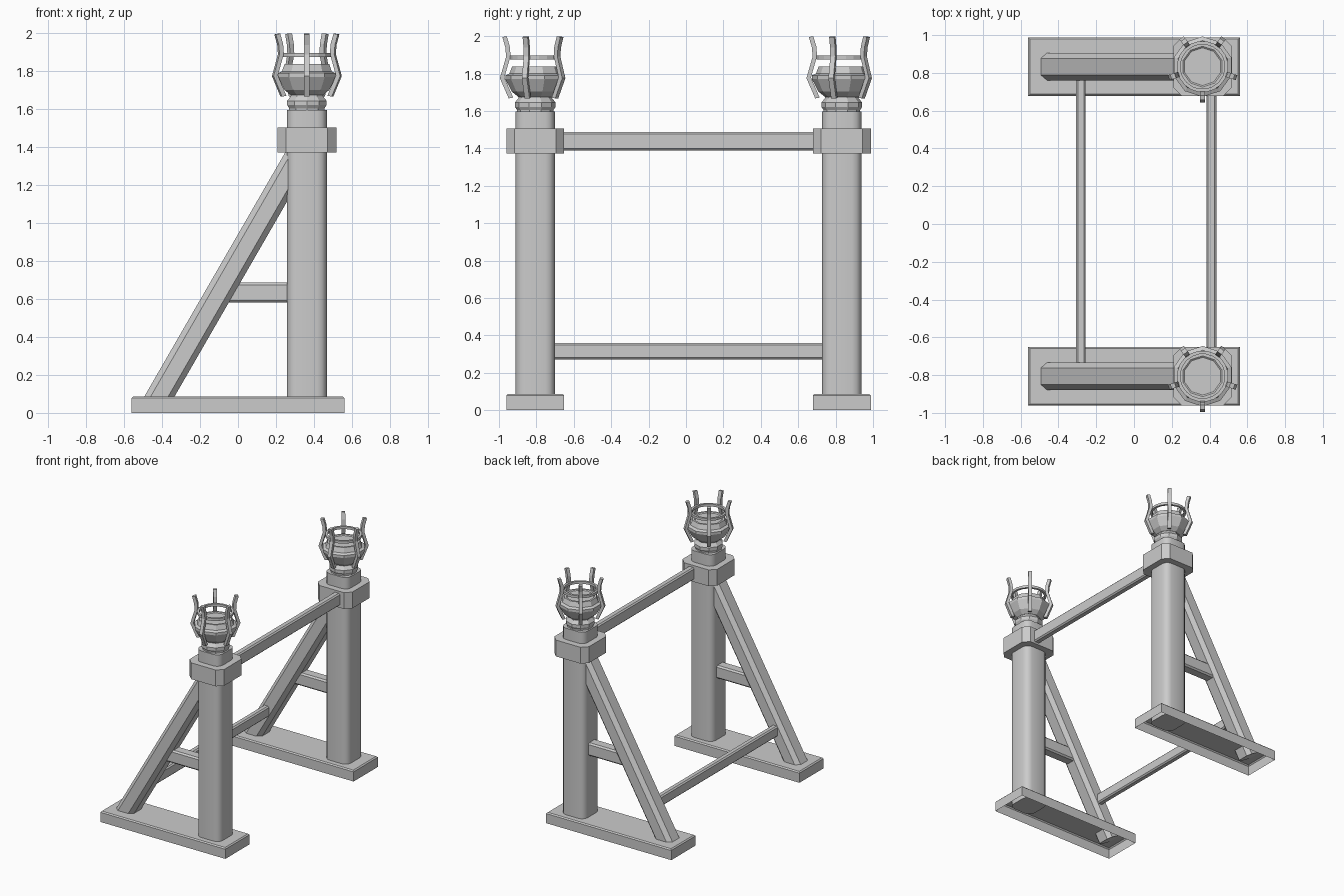
import bpy, bmesh, math
from mathutils import Vector

if "Cube" in bpy.data.objects:
    bpy.data.objects.remove(bpy.data.objects["Cube"])

FRAMES = {"rear": 0.833, "front": -0.806}   # y centre of each side frame
POST_X = 0.363


def finish(bm, name, smooth=False):
    bmesh.ops.recalc_face_normals(bm, faces=bm.faces)
    me = bpy.data.meshes.new(name)
    bm.to_mesh(me)
    bm.free()
    ob = bpy.data.objects.new(name, me)
    bpy.context.collection.objects.link(ob)
    if smooth:
        bpy.context.view_layer.objects.active = ob
        ob.select_set(True)
        bpy.ops.object.shade_smooth_by_angle(angle=math.radians(40))
        ob.select_set(False)
    return ob


def section(w, h, c, segs):
    """Rectangle outline with chamfered or rounded corners."""
    pts = []
    for k, (sx, sy) in enumerate([(1, 1), (-1, 1), (-1, -1), (1, -1)]):
        for i in range(segs + 1):
            a = math.pi / 2 * (k + i / segs)
            pts.append((sx * (w / 2 - c) + c * math.cos(a),
                        sy * (h / 2 - c) + c * math.sin(a)))
    return pts


def beam(name, p0, p1, w, h, c, side=(0, 1, 0), segs=1, smooth=False):
    """Chamfered bar from p0 to p1; w runs along the side direction."""
    p0, p1, s = Vector(p0), Vector(p1), Vector(side)
    up = (p1 - p0).normalized().cross(s)
    bm = bmesh.new()
    pts = section(w, h, c, segs)
    a, b = [[bm.verts.new(p + s * u + up * v) for u, v in pts] for p in (p0, p1)]
    bm.faces.new(a)
    bm.faces.new(b)
    n = len(pts)
    for i in range(n):
        j = (i + 1) % n
        bm.faces.new((a[i], a[j], b[j], b[i]))
    return finish(bm, name, smooth)


def lathe(name, profile, cy, sides=10, closed=False):
    """Faceted turned part around the post axis."""
    bm = bmesh.new()
    rings = []
    for r, z in profile:
        rings.append([bm.verts.new((POST_X + r * math.cos(t), cy + r * math.sin(t), z))
                      for t in (math.tau * (i + 0.5) / sides for i in range(sides))])
    pairs = list(zip(rings, rings[1:]))
    if closed:
        pairs.append((rings[-1], rings[0]))
    else:
        bm.faces.new(rings[0])
        bm.faces.new(rings[-1])
    for a, b in pairs:
        for i in range(sides):
            j = (i + 1) % sides
            bm.faces.new((a[i], a[j], b[j], b[i]))
    return finish(bm, name)


def base(name, cy):
    """Plinth, open underneath, with a small bevel round the top."""
    bm = bmesh.new()
    loops = []
    for z, inset in ((0, 0), (0.078, 0), (0.087, 0.009)):
        x, y = 0.56 - inset, 0.155 - inset
        loops.append([bm.verts.new((sx * x, cy + sy * y, z))
                      for sx, sy in ((1, 1), (-1, 1), (-1, -1), (1, -1))])
    for a, b in zip(loops, loops[1:]):
        for i in range(4):
            j = (i + 1) % 4
            bm.faces.new((a[i], a[j], b[j], b[i]))
    bm.faces.new(loops[-1])
    return finish(bm, name)


def prong(name, cy, angle):
    """Bent claw around the fire bowl."""
    path = [(0.142, 1.667), (0.189, 1.775), (0.156, 1.89), (0.160, 1.94), (0.176, 1.995)]
    t = 0.024
    d = Vector((math.cos(angle), math.sin(angle), 0))
    s = Vector((-d.y, d.x, 0)) * 0.014
    o = Vector((POST_X, cy, 0))
    bm = bmesh.new()
    loops = []
    for r, z in path:
        loops.append([bm.verts.new(o + d * (r - dr) + s * k + Vector((0, 0, z + dz)))
                      for dr, dz, k in ((0, 0, -1), (0, 0, 1), (t, 0.004, 1), (t, 0.004, -1))])
    for a, b in zip(loops, loops[1:]):
        for i in range(4):
            j = (i + 1) % 4
            bm.faces.new((a[i], a[j], b[j], b[i]))
    bm.faces.new(loops[0])
    bm.faces.new(loops[-1])
    return finish(bm, name)


for tag, cy in FRAMES.items():
    base(tag + "_base", cy)
    # Upright post and its collar
    beam(tag + "_post", (POST_X, cy, 0.05), (POST_X, cy, 1.597), 0.21, 0.21, 0.05,
         segs=3, smooth=True)
    beam(tag + "_collar", (POST_X, cy, 1.373), (POST_X, cy, 1.505), 0.31, 0.31, 0.045)
    # Diagonal brace at 60 degrees and its short strut
    beam(tag + "_brace", (-0.435, cy, 0.05), (0.335, cy, 1.384), 0.146, 0.138, 0.029)
    beam(tag + "_strut", (-0.06, cy, 0.634), (0.30, cy, 0.634), 0.09, 0.105, 0.012)
    # Torch head: neck, fire bowl, hoop and claws
    lathe(tag + "_neck", [(0.098, 1.59), (0.098, 1.605), (0.109, 1.622), (0.109, 1.645),
                          (0.09, 1.668), (0.085, 1.69)], cy)
    lathe(tag + "_bowl", [(0.09, 1.675), (0.125, 1.703), (0.160, 1.77), (0.160, 1.79),
                          (0.138, 1.80), (0.124, 1.838), (0.108, 1.838), (0.10, 1.832)], cy)
    lathe(tag + "_hoop", [(0.136, 1.876), (0.136, 1.896), (0.118, 1.896), (0.118, 1.876)],
          cy, sides=20, closed=True)
    for i in range(5):
        prong(f"{tag}_claw_{i + 1}", cy, -math.pi / 2 + math.tau * i / 5)

# Rails joining the two side frames
beam("upper_rail", (0.41, -0.70, 1.438), (0.41, 0.73, 1.438), 0.054, 0.1, 0.01, side=(1, 0, 0))
beam("lower_rail", (-0.281, -0.78, 0.315), (-0.281, 0.80, 0.315), 0.05, 0.086, 0.01, side=(1, 0, 0))
